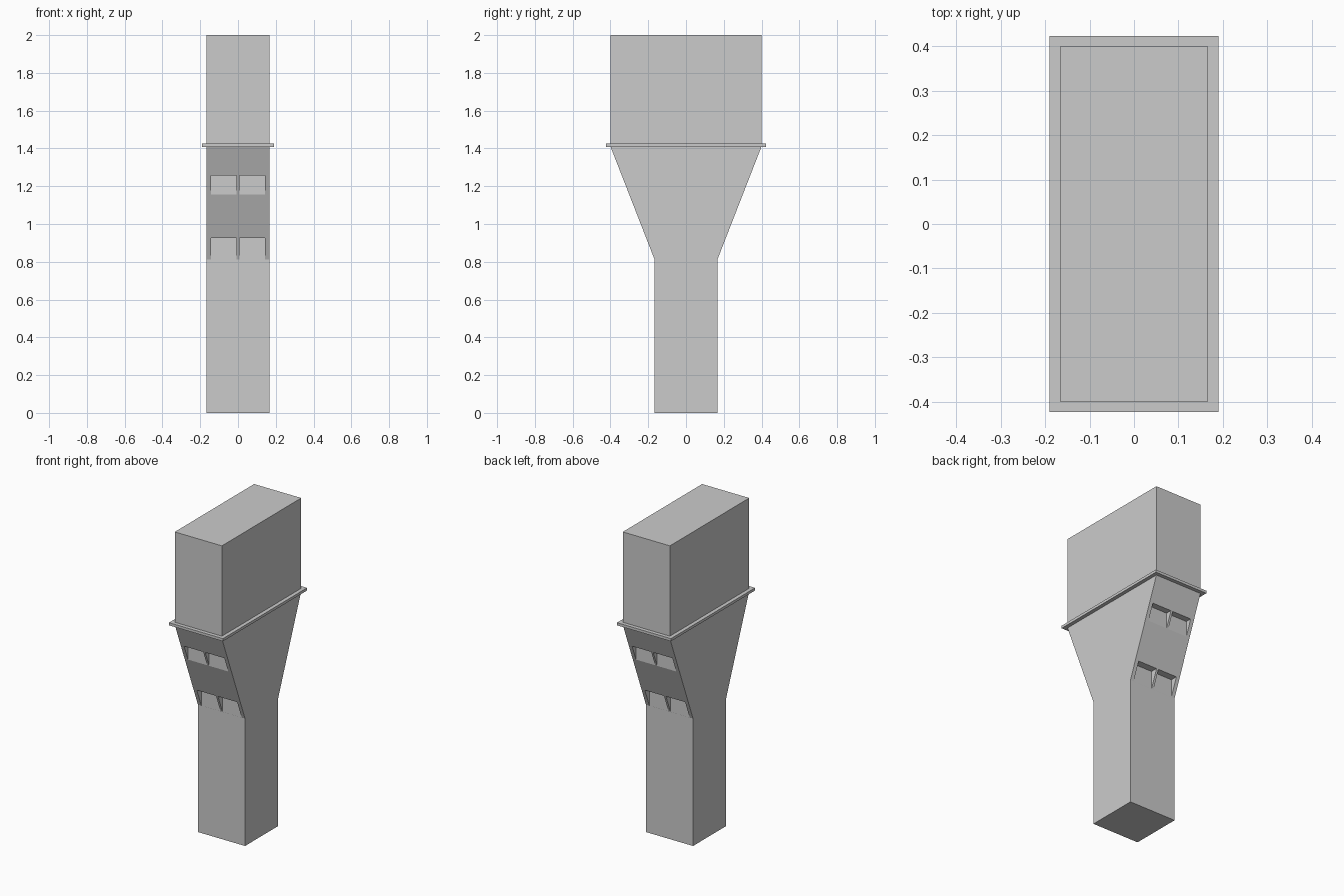
import bpy, bmesh

if "Cube" in bpy.data.objects:
    bpy.data.objects.remove(bpy.data.objects["Cube"])

HALF = 0.166          # half width of the column
ZK, ZT = 0.811, 1.408  # start and end of the flare
YT = 0.399            # half depth at the top


def finish(name, bm):
    bmesh.ops.recalc_face_normals(bm, faces=bm.faces)
    mesh = bpy.data.meshes.new(name)
    bm.to_mesh(mesh)
    bm.free()
    obj = bpy.data.objects.new(name, mesh)
    bpy.context.collection.objects.link(obj)
    return obj


def add_box(bm, x0, x1, y0, y1, z0, z1):
    verts = bmesh.ops.create_cube(bm, size=1)["verts"]
    for v in verts:
        v.co = (x1 if v.co.x > 0 else x0,
                y1 if v.co.y > 0 else y0,
                z1 if v.co.z > 0 else z0)


def box(name, hx, hy, z0, z1):
    bm = bmesh.new()
    add_box(bm, -hx, hx, -hy, hy, z0, z1)
    return finish(name, bm)


# Column with flared bracket: side profile extruded across x
half = [(HALF, 0), (HALF, ZK), (YT, ZT)]
profile = half + [(-y, z) for y, z in reversed(half)]
bm = bmesh.new()
face = bm.faces.new([bm.verts.new((-HALF, y, z)) for y, z in profile])
ext = bmesh.ops.extrude_face_region(bm, geom=[face])["geom"]
bmesh.ops.translate(bm, vec=(2 * HALF, 0, 0),
                    verts=[g for g in ext if isinstance(g, bmesh.types.BMVert)])
column = finish("flared_column", bm)

# Stepped notches in the front and back slopes
slope = (YT - HALF) / (ZT - ZK)
bm = bmesh.new()
for z_floor, z_top in ((ZK + 0.001, 0.927), (1.156, 1.256)):
    y_in = HALF + slope * (z_floor - ZK)
    for sx in (-1, 1):
        for sy in (-1, 1):
            xs = sorted((sx * 0.007, sx * 0.142))
            ys = sorted((sy * y_in, sy * 0.6))
            add_box(bm, *xs, *ys, z_floor - 0.08, z_top)
cutter = finish("notch_cutter", bm)
cutter.hide_render = True

mod = column.modifiers.new("notches", "BOOLEAN")
mod.operation = "DIFFERENCE"
mod.solver = "EXACT"
mod.object = cutter
bpy.context.view_layer.objects.active = column
bpy.ops.object.modifier_apply(modifier=mod.name)
bpy.data.objects.remove(cutter)

# Thin collar and upper block
box("collar", 0.19, 0.423, ZT, 1.425)
box("upper_block", HALF, YT, 1.425, 2.0)
